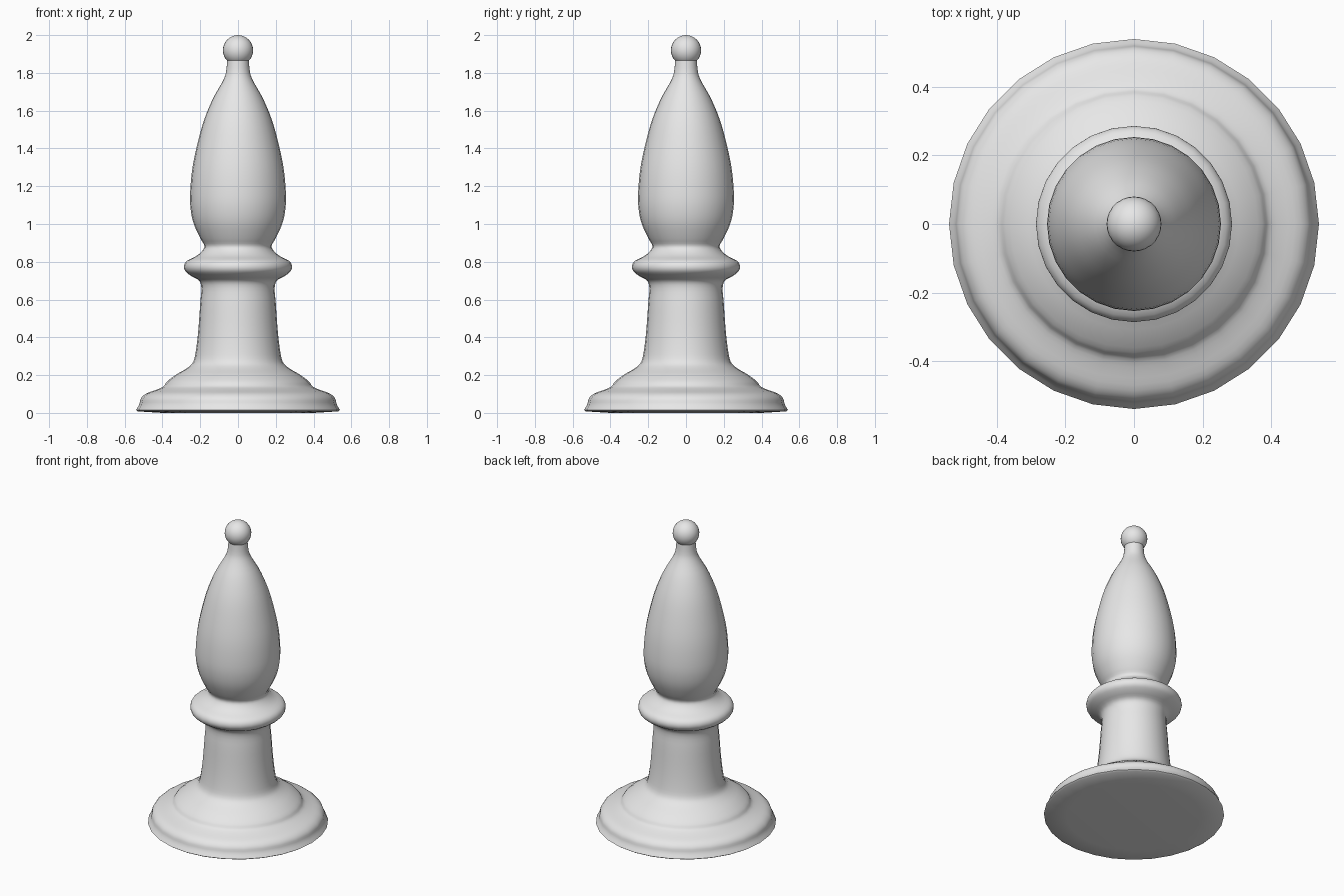
import bpy
import bmesh
import math
from mathutils import Vector

SIDES = 28

default_cube = bpy.data.objects.get("Cube")
if default_cube:
    bpy.data.objects.remove(default_cube, do_unlink=True)


def make_material(name, color):
    mat = bpy.data.materials.new(name)
    mat.use_nodes = True
    mat.diffuse_color = color
    mat.node_tree.nodes["Principled BSDF"].inputs["Base Color"].default_value = color
    return mat


def smooth_profile(points, steps=3):
    """Round a (radius, height) outline with a Catmull-Rom curve."""
    pts = [Vector(p) for p in points]
    pts = [pts[0]] + pts + [pts[-1]]
    result = []
    for a, b, c, d in zip(pts, pts[1:], pts[2:], pts[3:]):
        for i in range(steps):
            t = i / steps
            result.append(b + 0.5 * t * ((c - a)
                          + t * (2 * a - 5 * b + 4 * c - d)
                          + t * t * (3 * (b - c) + d - a)))
    return result + [pts[-1]]


def finish(obj, mat, angle):
    obj.data.materials.append(mat)
    bpy.ops.object.select_all(action="DESELECT")
    obj.select_set(True)
    bpy.context.view_layer.objects.active = obj
    bpy.ops.object.shade_smooth_by_angle(angle=math.radians(angle))


def lathe(name, profile, mat):
    """Turn a (radius, height) outline around the z axis."""
    bm = bmesh.new()
    verts = [bm.verts.new((0, r, z)) for r, z in profile]
    edges = [bm.edges.new(pair) for pair in zip(verts, verts[1:])]
    bmesh.ops.spin(bm, geom=verts + edges, cent=(0, 0, 0), axis=(0, 0, 1),
                   angle=math.tau, steps=SIDES, use_duplicate=False)
    bmesh.ops.remove_doubles(bm, verts=bm.verts, dist=0.0005)
    bmesh.ops.recalc_face_normals(bm, faces=bm.faces)
    mesh = bpy.data.meshes.new(name)
    bm.to_mesh(mesh)
    bm.free()
    obj = bpy.data.objects.new(name, mesh)
    bpy.context.collection.objects.link(obj)
    finish(obj, mat, 50)
    return obj


grey = make_material("plain grey", (0.8, 0.8, 0.8, 1))

# Turned body: stepped foot, stem, collar and tapering head
underside = [(0, 0), (0.4, 0), (0.53, 0.008)]
foot = [(0.54, 0.015), (0.523, 0.045), (0.514, 0.077), (0.487, 0.102),
        (0.433, 0.122), (0.395, 0.14), (0.375, 0.167), (0.327, 0.203),
        (0.27, 0.237), (0.237, 0.27)]
stem = [(0.222, 0.335), (0.21, 0.44), (0.2, 0.58), (0.194, 0.66)]
collar = [(0.206, 0.7), (0.248, 0.725), (0.279, 0.75), (0.286, 0.778),
          (0.27, 0.805), (0.222, 0.83), (0.19, 0.857), (0.178, 0.885)]
head = [(0.2, 0.925), (0.232, 0.995), (0.249, 1.065), (0.254, 1.15),
        (0.243, 1.285), (0.216, 1.42), (0.18, 1.55), (0.132, 1.665),
        (0.084, 1.75), (0.064, 1.8), (0.057, 1.87)]
outline = smooth_profile(foot + stem + collar + head)
lathe("turned_body", [Vector(p) for p in underside] + outline, grey)

# Round finial
bpy.ops.mesh.primitive_uv_sphere_add(segments=SIDES, ring_count=16,
                                     radius=0.08, location=(0, 0, 1.92))
finial = bpy.context.object
finial.name = "finial_ball"
finish(finial, grey, 50)
